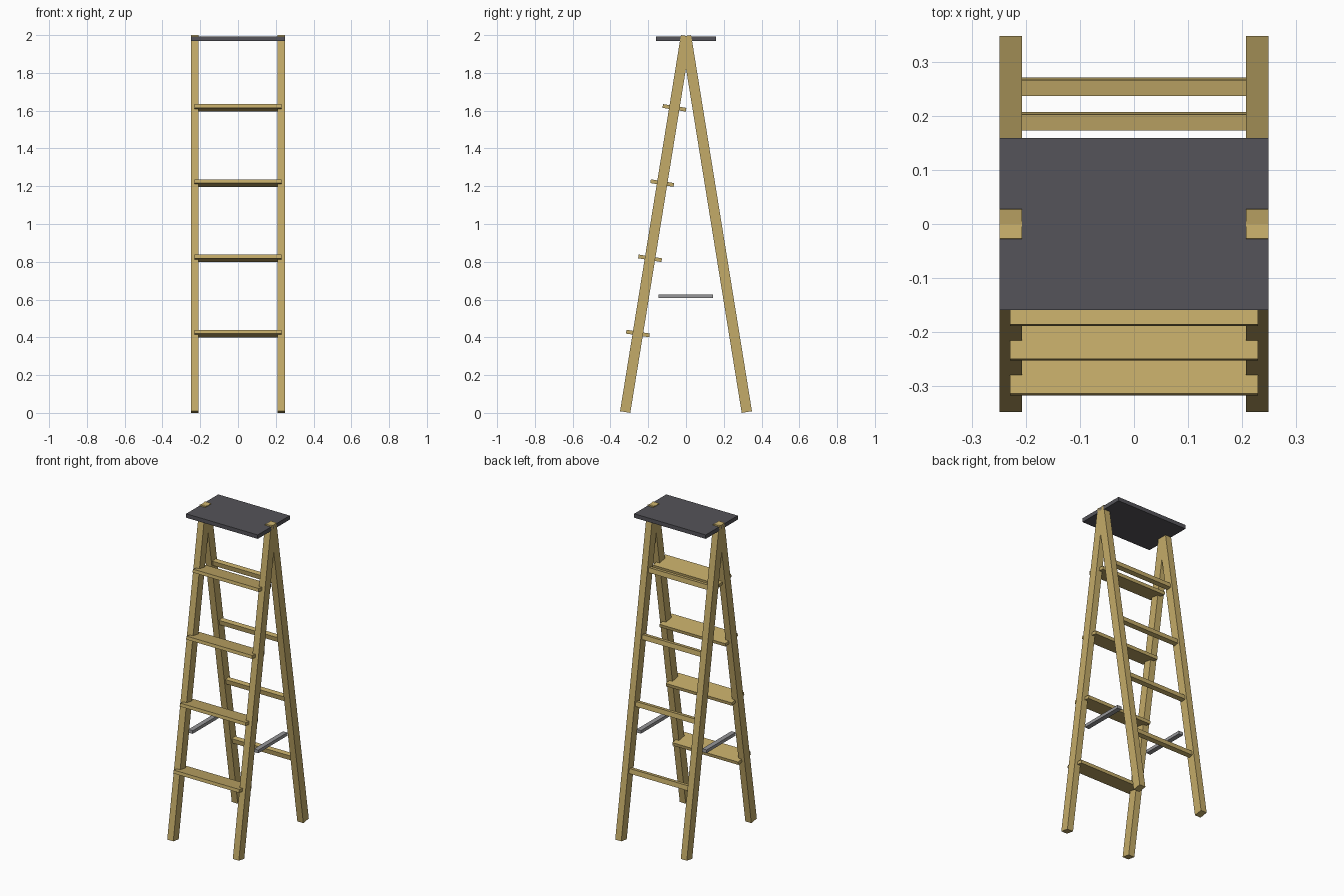
import bpy, math
from mathutils import Vector

if "Cube" in bpy.data.objects:
    bpy.data.objects.remove(bpy.data.objects["Cube"])


def material(name, color):
    m = bpy.data.materials.new(name)
    m.diffuse_color = (*color, 1)
    m.use_nodes = True
    m.node_tree.nodes["Principled BSDF"].inputs["Base Color"].default_value = m.diffuse_color
    return m


wood = material("tan wood", (0.55, 0.41, 0.14))
dark = material("dark grey", (0.09, 0.088, 0.1))
metal = material("mid grey metal", (0.31, 0.31, 0.32))


def box(name, center, size, mat, tilt=0.0):
    bpy.ops.mesh.primitive_cube_add(size=1, location=center, rotation=(tilt, 0, 0))
    o = bpy.context.object
    o.name = name
    o.scale = size
    o.data.materials.append(mat)
    return o


# Leg axis runs from the foot to the apex at y = 0
FOOT_Y, FOOT_Z, TOP_Z = 0.322, 0.0044, 1.9956
RISE = TOP_Z - FOOT_Z
LEAN = math.atan2(FOOT_Y, RISE)
LENGTH = math.hypot(FOOT_Y, RISE)


def leg_y(z):
    return FOOT_Y * (1 - (z - FOOT_Z) / RISE)


# Four leaning legs
for side, x in (("left", -0.229), ("right", 0.229)):
    for end, s in (("front", -1), ("rear", 1)):
        box(f"{end}_leg_{side}", (x, s * FOOT_Y / 2, (TOP_Z + FOOT_Z) / 2),
            (0.042, 0.055, LENGTH), wood, s * LEAN)
    # Horizontal spreader bar between front and rear legs
    box(f"spreader_{side}", (x, -0.001, 0.618), (0.03, 0.29, 0.02), metal)

# Front treads and rear rungs, square to their legs
for i in range(4):
    z = 0.42 + 0.3983 * i
    box(f"tread_{i + 1}", (0, -leg_y(z), z), (0.46, 0.125, 0.02), wood, -LEAN)
    box(f"rear_rung_{i + 1}", (0, leg_y(z), z), (0.44, 0.03, 0.03), wood, LEAN)

# Top platform
box("top_platform", (0, 0, 1.981), (0.5, 0.32, 0.025), dark)
